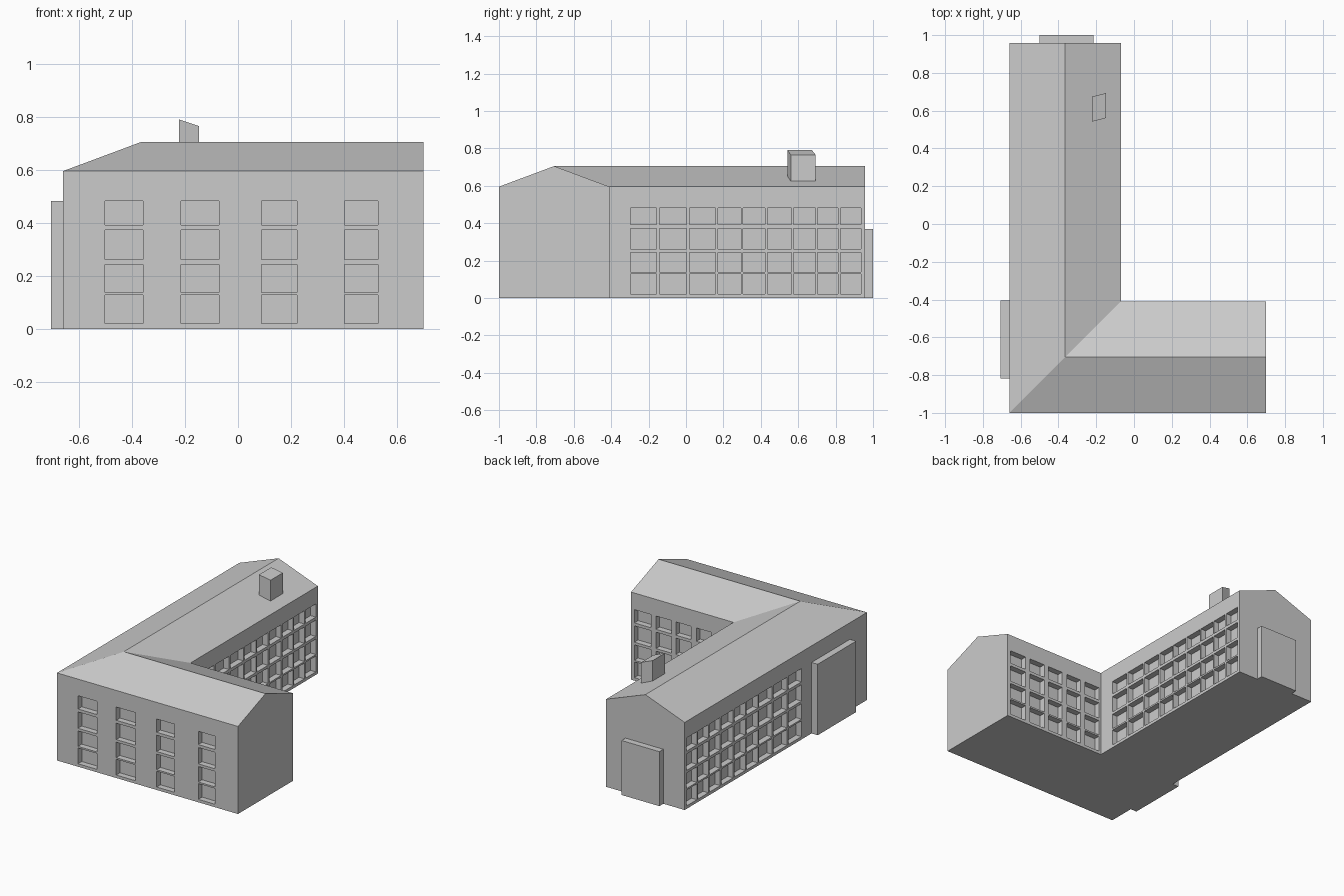
import bpy, bmesh

if "Cube" in bpy.data.objects:
    bpy.data.objects.remove(bpy.data.objects["Cube"])

EAVE, RIDGE = 0.595, 0.705
X0, XI, X1 = -0.66, -0.07, 0.70      # left wall, courtyard wall, right end
Y0, YI, Y1 = -1.0, -0.41, 0.957      # front wall, courtyard wall, back end
XR, YR = (X0 + XI) / 2, (Y0 + YI) / 2
DEPTH = 0.04


def make_object(name, bm):
    bmesh.ops.recalc_face_normals(bm, faces=bm.faces)
    mesh = bpy.data.meshes.new(name)
    bm.to_mesh(mesh)
    bm.free()
    ob = bpy.data.objects.new(name, mesh)
    bpy.context.collection.objects.link(ob)
    return ob


def add_box(bm, x, y, z):
    verts = bmesh.ops.create_cube(bm, size=1)["verts"]
    for v in verts:
        v.co = [r[0] if c < 0 else r[1] for c, r in zip(v.co, (x, y, z))]
    return verts


# L-shaped walls with gabled roof, mitred at the corner
bm = bmesh.new()
outline = [(X0, Y0), (X1, Y0), (X1, YI), (XI, YI), (XI, Y1), (X0, Y1)]
base = [bm.verts.new((x, y, 0)) for x, y in outline]
eave = [bm.verts.new((x, y, EAVE)) for x, y in outline]
corner, east, north = [bm.verts.new((x, y, RIDGE))
                       for x, y in ((XR, YR), (X1, YR), (XR, Y1))]
bm.faces.new(base)
gables = {1: east, 4: north}
for i in range(6):
    j = (i + 1) % 6
    wall = [base[i], base[j], eave[j]]
    if i in gables:
        wall.append(gables[i])
    bm.faces.new(wall + [eave[i]])
bm.faces.new([eave[0], eave[1], east, corner])
bm.faces.new([eave[2], eave[3], corner, east])
bm.faces.new([eave[3], eave[4], north, corner])
bm.faces.new([eave[5], eave[0], corner, north])
building = make_object("building", bm)

# Recessed windows: column and row ranges
rows = [(0.02, 0.127), (0.138, 0.243), (0.261, 0.372), (0.392, 0.482)]
front_cols = [(-0.502, -0.358), (-0.215, -0.072), (0.089, 0.223), (0.402, 0.528)]
court_cols = [(-0.054, 0.06), (0.098, 0.208), (0.25, 0.364), (0.397, 0.513), (0.55, 0.675)]
long_cols = [(-0.297, -0.157), (-0.142, 0.004), (0.018, 0.158), (0.171, 0.294),
             (0.305, 0.422), (0.436, 0.564), (0.575, 0.692), (0.703, 0.813),
             (0.826, 0.936)]
bm = bmesh.new()
OUT = 0.005
for z in rows:
    for c in front_cols:
        add_box(bm, c, (Y0 - OUT, Y0 + DEPTH), z)
    for c in court_cols:
        add_box(bm, c, (YI - DEPTH, YI + OUT), z)
    for c in long_cols:
        add_box(bm, (XI - DEPTH, XI + OUT), c, z)
        add_box(bm, (X0 - OUT, X0 + DEPTH), c, z)
cutter = make_object("window_cutter", bm)
cutter.hide_render = True
mod = building.modifiers.new("windows", "BOOLEAN")
mod.operation = "DIFFERENCE"
mod.solver = "EXACT"
mod.object = cutter
bpy.context.view_layer.objects.active = building
bpy.ops.object.modifier_apply(modifier=mod.name)
bpy.data.objects.remove(cutter)

# Shallow projecting bays on the left wall and back end
bm = bmesh.new()
add_box(bm, (-0.706, X0 + 0.002), (-0.818, -0.405), (0, 0.482))
make_object("side_bay", bm)
bm = bmesh.new()
add_box(bm, (-0.5, -0.215), (Y1 - 0.002, 1.0), (0, 0.37))
make_object("back_bay", bm)

# Skewed chimney with a sloping top
bm = bmesh.new()
for v in add_box(bm, (-0.222, -0.148), (0.542, 0.674), (0.622, 0.79)):
    if v.co.x > -0.18:
        v.co.y += 0.019
        if v.co.z > 0.7:
            v.co.z -= 0.025
make_object("chimney", bm)
